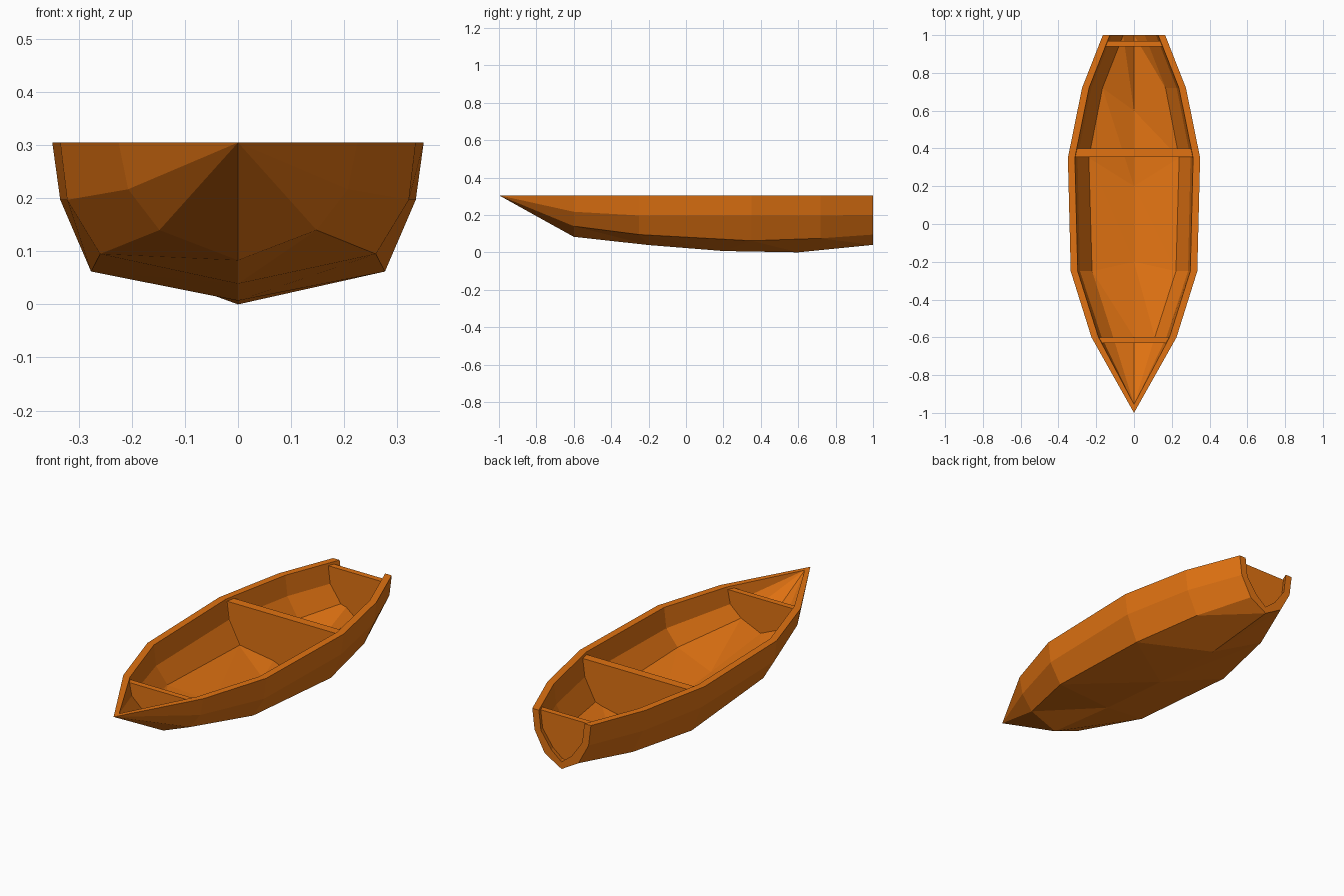
import bpy, bmesh

if "Cube" in bpy.data.objects:
    bpy.data.objects.remove(bpy.data.objects["Cube"])

TOP = 0.305
# Half-hull lines from bow to stern (x, y, z): keel, chine, side knuckle, sheer
ys = [-0.6, -0.25, 0.35, 0.72, 1.0]
keel = [(0, y, z) for y, z in zip([-0.6, -0.2, 0.2, 0.6, 1.0], [.083, .039, .007, .0, .04])]
chine = list(zip([.148, .26, .277, .205, .095], ys, [.14, .095, .062, .075, .095]))
side = list(zip([.207, .322, .335, .262, .152], ys, [.217, .197, .197, .197, .2]))
sheer = [(x, y, TOP) for x, y in zip([.225, .335, .35, .275, .165], ys)]
outer = [keel, chine, side, sheer]
# Inner lines: moved inwards by the plank thickness
shift = [(0, .036), (.038, .027), (.036, .005), (.037, 0)]
inner = [[(x - dx, y, z + dz) for x, y, z in line] for line, (dx, dz) in zip(outer, shift)]

wood = bpy.data.materials.new("orange_wood")
wood.diffuse_color = (0.75, 0.17, 0.006, 1)
wood.use_nodes = True
wood.node_tree.nodes["Principled BSDF"].inputs["Base Color"].default_value = wood.diffuse_color


def finish(bm, name):
    bmesh.ops.recalc_face_normals(bm, faces=bm.faces)
    mesh = bpy.data.meshes.new(name)
    bm.to_mesh(mesh)
    bm.free()
    obj = bpy.data.objects.new(name, mesh)
    bpy.context.collection.objects.link(obj)
    mesh.materials.append(wood)
    return obj


def section(lines):
    """Full ring order: left sheer ... keel ... right sheer."""
    left = [[(-x, y, z) for x, y, z in line] for line in reversed(lines[1:])]
    return left + lines


# Hull: outer and inner skins, joined along the sheer and the stern
bm = bmesh.new()
skins = []
for lines, tip_y in ((outer, -1.0), (inner, -0.955)):
    tip = bm.verts.new((0, tip_y, TOP))
    grid = [[bm.verts.new(p) for p in line] for line in section(lines)]
    for a, b in zip(grid, grid[1:]):
        bm.faces.new((tip, a[0], b[0]))
        for i in range(len(a) - 1):
            if a is grid[3] or b is grid[3]:
                # split where keel stations differ from chine stations
                bm.faces.new((a[i], a[i + 1], b[i]))
                bm.faces.new((a[i + 1], b[i + 1], b[i]))
            else:
                bm.faces.new((a[i], a[i + 1], b[i + 1], b[i]))
    skins.append((tip, grid))
(tip_o, go), (tip_i, gi) = skins
for k in (0, -1):
    o, n = [tip_o] + go[k], [tip_i] + gi[k]
    for i in range(len(o) - 1):
        bm.faces.new((o[i], o[i + 1], n[i + 1], n[i]))
for i in range(len(go) - 1):
    bm.faces.new((go[i][-1], go[i + 1][-1], gi[i + 1][-1], gi[i][-1]))
finish(bm, "hull")


def at(line, y):
    """Point on a hull line at a given y."""
    for p, q in zip(line, line[1:]):
        if q[1] >= y:
            break
    t = (y - p[1]) / (q[1] - p[1])
    return tuple(a + (b - a) * t for a, b in zip(p, q))


# Cross bulkheads, fitted halfway into the planking
middle = [[tuple((a + b) / 2 for a, b in zip(p, q)) for p, q in zip(lo, li)]
          for lo, li in zip(outer, inner)]
middle = [[(0, -0.98, TOP)] + line for line in middle]


def bulkhead(name, y0, y1, top):
    bm = bmesh.new()
    rings = []
    for y in (y0, y1):
        pts = [at(line, y) for line in section(middle)]
        for k in (0, -1):
            x, _, z = pts[k]
            pts[k] = (x, y, min(z, top))
        rings.append([bm.verts.new(p) for p in pts])
    a, b = rings
    bm.faces.new(a)
    bm.faces.new(b)
    for i in range(len(a)):
        j = (i + 1) % len(a)
        bm.faces.new((a[i], a[j], b[j], b[i]))
    finish(bm, name)


bulkhead("bow_bulkhead", -0.63, -0.60, 0.293)
bulkhead("middle_bulkhead", 0.355, 0.40, 0.293)
bulkhead("transom", 0.94, 0.97, 0.293)
